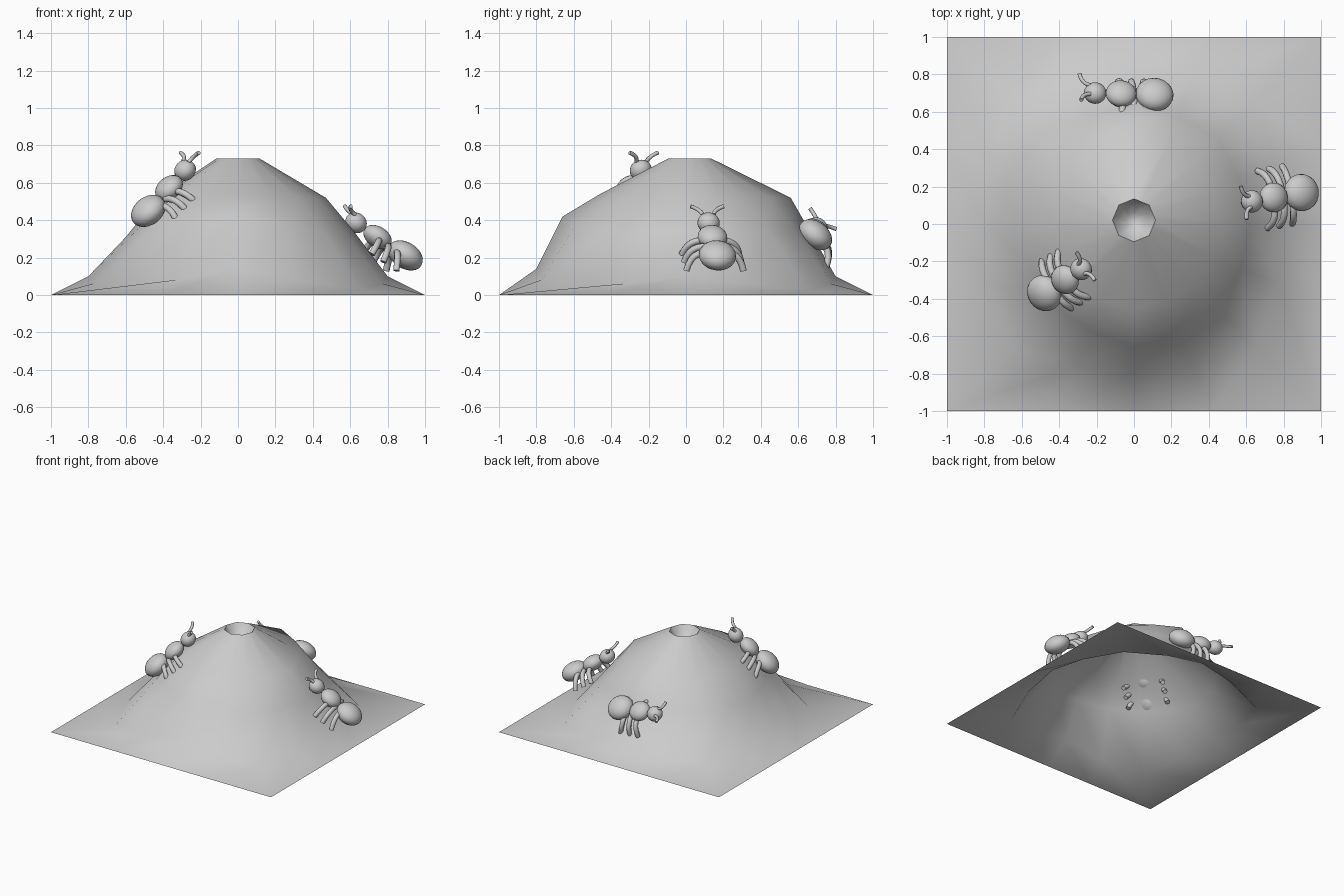
import bpy, bmesh, math
from mathutils import Vector, Matrix

if "Cube" in bpy.data.objects:
    bpy.data.objects.remove(bpy.data.objects["Cube"])

N = 16


def finish(bm, name, angle=180):
    me = bpy.data.meshes.new(name)
    bm.to_mesh(me)
    bm.free()
    ob = bpy.data.objects.new(name, me)
    bpy.context.collection.objects.link(ob)
    bpy.ops.object.select_all(action='DESELECT')
    ob.select_set(True)
    bpy.context.view_layer.objects.active = ob
    bpy.ops.object.shade_smooth_by_angle(angle=math.radians(angle))
    return ob


# uneven slope: (radius, height) of three contour points for each of 8 directions
spokes = [((0.80, 0.10), (0.62, 0.34), (0.47, 0.52)),   # right
          ((0.92, 0.025), (0.64, 0.33), (0.46, 0.52)),
          ((0.80, 0.10), (0.64, 0.38), (0.56, 0.52)),   # back
          ((0.92, 0.025), (0.64, 0.34), (0.45, 0.52)),
          ((0.80, 0.10), (0.60, 0.31), (0.43, 0.52)),   # left
          ((0.92, 0.025), (0.61, 0.38), (0.45, 0.545)),
          ((0.80, 0.14), (0.66, 0.42), (0.46, 0.54)),   # front
          ((0.92, 0.025), (0.66, 0.33), (0.46, 0.52))]


def direction(i):
    a = 2 * math.pi * i / N
    return math.cos(a), math.sin(a)


def square_ring(bm):
    out = []
    for i in range(N):
        c, s = direction(i)
        q = 1 / max(abs(c), abs(s))
        out.append(bm.verts.new((q * c, q * s, 0)))
    return out


def slope_ring(bm, level):
    out = []
    for i in range(N):
        c, s = direction(i)
        r0, z0 = spokes[i // 2][level]
        r1, z1 = spokes[(i + 1) // 2 % 8][level]
        r = (r0 + r1) / 2 * (0.97 if i % 2 else 1)
        out.append(bm.verts.new((r * c, r * s, (z0 + z1) / 2)))
    return out


def octagon_ring(bm, r, z):
    out = []
    for i in range(N):
        c, s = direction(i)
        q = r * (math.cos(math.pi / 8) if i % 2 else 1)
        out.append(bm.verts.new((q * c, q * s + 0.02, z)))
    return out


# mound: open sheet lofted from a square border up to an octagonal crater
bm = bmesh.new()
rings = [square_ring(bm)] + [slope_ring(bm, k) for k in range(3)]
rings += [octagon_ring(bm, 0.115, 0.73), octagon_ring(bm, 0.042, 0.62)]
for lo, hi in zip(rings, rings[1:]):
    for i in range(N):
        j = (i + 1) % N
        bm.faces.new((lo[i], lo[j], hi[j], hi[i]))
bm.faces.new(rings[-1])
finish(bm, "mound", 65)


# ant parts, in local axes: x forward, y left, z away from the slope
def ball(bm, x, radii):
    m = Matrix.Translation((x, 0, 0)) @ Matrix.Diagonal((*radii, 1))
    bmesh.ops.create_uvsphere(bm, u_segments=20, v_segments=12, radius=1, matrix=m)


def tube(bm, ctrl, r, steps=6, sides=8):
    a, b, c = (Vector(p) for p in ctrl)
    prev = None
    for k in range(steps + 1):
        t = k / steps
        p = a * (1 - t) ** 2 + b * 2 * t * (1 - t) + c * t * t
        d = ((b - a) * (1 - t) + (c - b) * t).normalized()
        u = d.cross(Vector((1, 0.1, 0))).normalized()
        v = d.cross(u)
        cur = [bm.verts.new(p + r * (u * math.cos(2 * math.pi * i / sides)
                                     + v * math.sin(2 * math.pi * i / sides)))
               for i in range(sides)]
        if prev:
            for i in range(sides):
                j = (i + 1) % sides
                bm.faces.new((prev[i], prev[j], cur[j], cur[i]))
        else:
            bm.faces.new(cur[::-1])
        prev = cur
    bm.faces.new(prev)


def ant(name, head, abdomen, hint):
    head, abdomen = Vector(head), Vector(abdomen)
    f = (head - abdomen).normalized()
    up = Vector(hint)
    up = (up - f * up.dot(f)).normalized()
    left = up.cross(f)
    m = Matrix((f, left, up)).transposed().to_4x4()
    m.translation = abdomen + f * 0.18
    body, legs, feelers = bmesh.new(), bmesh.new(), bmesh.new()
    ball(body, -0.18, (0.102, 0.10, 0.07))
    ball(body, 0, (0.083, 0.08, 0.056))
    ball(body, 0.14, (0.06, 0.06, 0.054))
    for s in (1, -1):
        for base, tip in ((-0.01, 0.0), (-0.07, -0.075), (-0.125, -0.16)):
            tube(legs, ((base, s * 0.03, -0.015), (base + 0.01, s * 0.13, -0.01),
                        (tip, s * 0.155, -0.11)), 0.018)
        tube(feelers, ((0.17, s * 0.03, 0.03), (0.215, s * 0.035, 0.035),
                       (0.225, s * 0.09, 0.05)), 0.011)
    for bm, part, ang in ((body, "body", 180), (legs, "legs", 60), (feelers, "antennae", 60)):
        bmesh.ops.recalc_face_normals(bm, faces=bm.faces)
        bm.transform(m)
        finish(bm, f"{name}_{part}", ang)


ant("left_ant", (-0.28, -0.24, 0.67), (-0.48, -0.37, 0.45), (0, 0, 1))
ant("right_ant", (0.625, 0.12, 0.39), (0.895, 0.168, 0.212), (0, 0, 1))
ant("back_ant", (-0.21, 0.70, 0.36), (0.11, 0.692, 0.322), (0, 0.62, 0.78))
